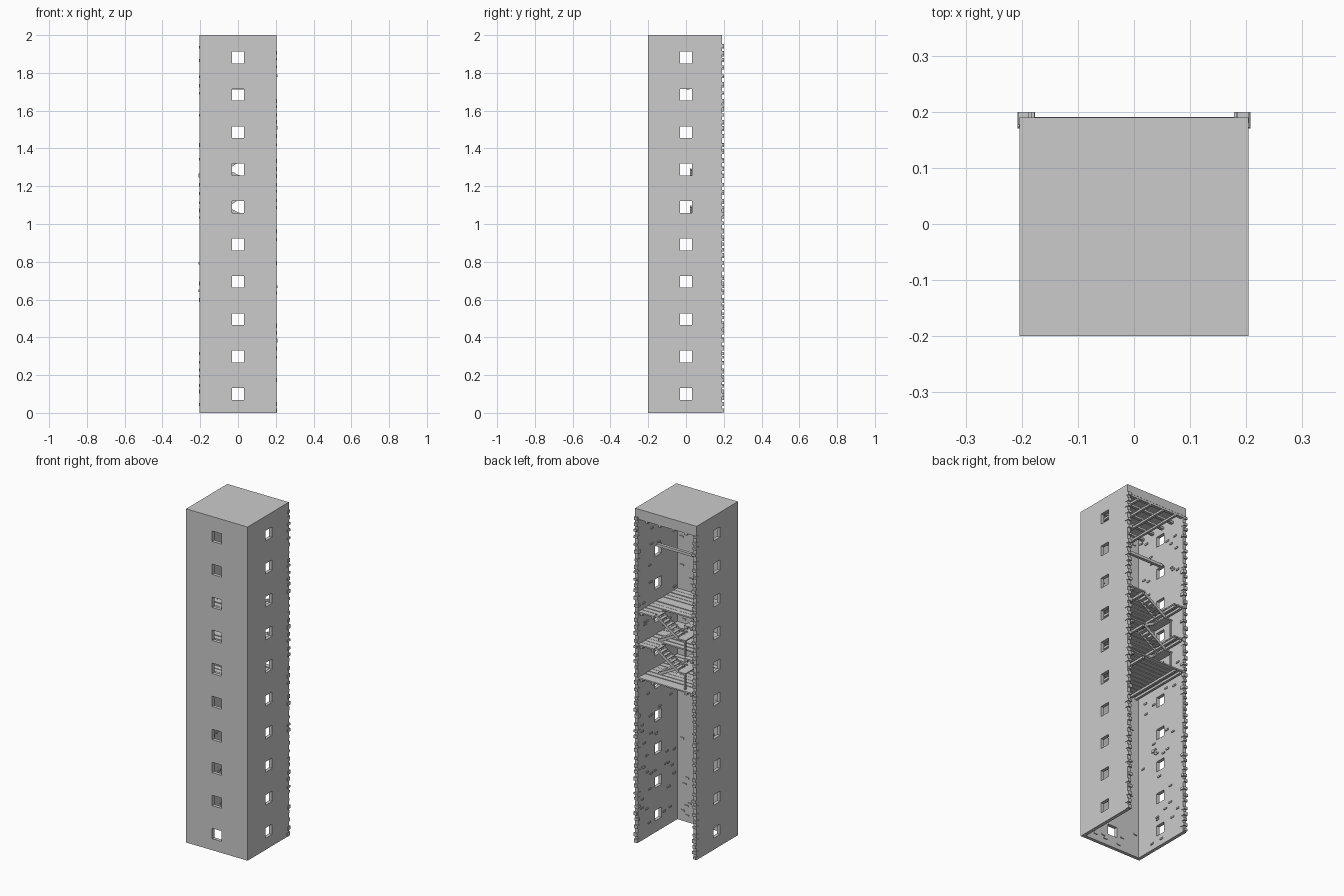
import bpy
import bmesh
import math
import random
from mathutils import Matrix, Vector

random.seed(4)
cube = bpy.data.objects.get("Cube")
if cube:
    bpy.data.objects.remove(cube, do_unlink=True)

stone = bpy.data.materials.new("plain_grey")
stone.use_nodes = True
GREY = (0.6, 0.6, 0.6, 1)
stone.diffuse_color = GREY
stone.node_tree.nodes["Principled BSDF"].inputs["Base Color"].default_value = GREY

HALF = 0.204      # half width
FRONT, BACK = -0.2, 0.19
THICK = 0.02
STOREY = 0.198
WINDOW = 0.062


def box(bm, center, size, tilt=0.0):
    """Add a box; tilt turns it about the y axis."""
    m = Matrix.Translation(center) @ Matrix.Rotation(tilt, 4, "Y") @ Matrix.Diagonal((*size, 1))
    bmesh.ops.create_cube(bm, size=1, matrix=m)


def span(bm, low, high):
    """Add a box between two corners."""
    low, high = Vector(low), Vector(high)
    box(bm, (low + high) / 2, high - low)


def finish(bm, name):
    bmesh.ops.recalc_face_normals(bm, faces=bm.faces)
    mesh = bpy.data.meshes.new(name)
    bm.to_mesh(mesh)
    bm.free()
    mesh.materials.append(stone)
    ob = bpy.data.objects.new(name, mesh)
    bpy.context.collection.objects.link(ob)
    return ob


# Three-sided shell, open at the back
inner = HALF - THICK
outline = [(-HALF, BACK), (-HALF, FRONT), (HALF, FRONT), (HALF, BACK),
           (inner, BACK), (inner, FRONT + THICK), (-inner, FRONT + THICK), (-inner, BACK)]
bm = bmesh.new()
base = bm.faces.new([bm.verts.new((x, y, 0)) for x, y in outline])
top = bmesh.ops.extrude_face_region(bm, geom=[base])["geom"]
bmesh.ops.translate(bm, vec=(0, 0, 1.98), verts=[g for g in top if isinstance(g, bmesh.types.BMVert)])
walls = finish(bm, "tower_walls")

# Window openings, one column on each wall
levels = [0.1 + STOREY * i for i in range(10)]
cutters = {"side_window_cutter": ((0, 0), (1, WINDOW)),
           "front_window_cutter": ((0, FRONT), (WINDOW, 0.2))}
for name, ((x, y), (w, d)) in cutters.items():
    bm = bmesh.new()
    for z in levels:
        box(bm, (x, y, z), (w, d, WINDOW))
    cutter = finish(bm, name)
    cutter.hide_render = True
    cutter.hide_viewport = True
    cutter.display_type = "WIRE"
    mod = walls.modifiers.new(name, "BOOLEAN")
    mod.operation = "DIFFERENCE"
    mod.solver = "EXACT"
    mod.object = cutter

# Roof slab
bm = bmesh.new()
span(bm, (-HALF, FRONT, 1.98), (HALF, BACK, 2))
finish(bm, "roof")

# Rough stones along the broken wall ends
for side, name in ((-1, "right_edge_stones"), (1, "left_edge_stones")):
    bm = bmesh.new()
    z = 0.012
    while z < 1.95:
        h = random.uniform(0.012, 0.022)
        w = random.uniform(0.018, 0.027)
        out = random.uniform(-0.002, 0.004)
        depth = random.uniform(0.02, 0.03)
        box(bm, (side * (HALF + out - w / 2), 0.2 - depth / 2, z), (w, depth, h))
        z += random.uniform(0.03, 0.05)
    finish(bm, name)

# Small raised bricks scattered on the inner faces
bm = bmesh.new()
for wall in ("left", "right", "front"):
    for i in range(60):
        z = random.uniform(0.03, 1.93)
        along = random.uniform(-0.16, 0.16)
        near_window = min(abs(z - lv) for lv in levels) < 0.045
        if abs(along) < 0.05 and near_window:
            continue
        if wall == "front":
            box(bm, (along, FRONT + THICK, z), (0.022, 0.01, 0.009))
        else:
            s = 1 if wall == "left" else -1
            box(bm, (s * inner, along, z), (0.01, 0.022, 0.009))
finish(bm, "inner_bricks")

# Plank floors on cross joists; upper two have a stairwell
PLANKS = 11
pitch = (0.195 - FRONT - THICK) / PLANKS
WELL_LOW, WELL_HIGH, WELL_FRONT = -0.12, 0.08, 0.09
for k in range(3):
    z = STOREY * (5 + k)
    bm = bmesh.new()
    for i in range(PLANKS):
        y0 = FRONT + THICK + pitch * i
        y1 = y0 + pitch - 0.004
        pieces = [(-inner, inner)]
        if k and y1 > WELL_FRONT:
            pieces = [(-inner, WELL_LOW), (WELL_HIGH, inner)]
        for a, b in pieces:
            lift = random.uniform(-0.002, 0.002)
            span(bm, (a, y0, z - 0.008 + lift), (b, y1, z + lift))
    for x in (-0.165, -0.13, 0.09, 0.165):
        span(bm, (x - 0.007, FRONT + THICK, z - 0.022), (x + 0.007, 0.188, z - 0.009))
    finish(bm, "plank_floor_%d" % (k + 1))


def flight(name, start, end, y, width=0.06):
    """Straight stair from (x, z) start up to end."""
    bm = bmesh.new()
    (xa, za), (xb, zb) = start, end
    length = math.hypot(xb - xa, zb - za)
    tilt = -math.atan2(zb - za, xb - xa)
    mid = ((xa + xb) / 2, (za + zb) / 2)
    for s in (-1, 1):
        box(bm, (mid[0], y + s * width / 2, mid[1]), (length, 0.006, 0.016), tilt)
    steps = 7
    for i in range(steps):
        t = (i + 0.5) / steps
        box(bm, (xa + (xb - xa) * t, y, za + (zb - za) * t + 0.004), (0.02, width, 0.005))
    finish(bm, name)


# Switchback stairs between the floors
for k in range(2):
    z = STOREY * (5 + k)
    half_way = z + 0.1
    flight("lower_flight_%d" % (k + 1), (0.12, z), (-0.07, half_way), 0.055)
    flight("upper_flight_%d" % (k + 1), (-0.07, half_way), (0.08, z + STOREY), 0.145)
    bm = bmesh.new()
    span(bm, (-0.12, 0.022, half_way - 0.008), (-0.065, 0.178, half_way))
    for y in (0.03, 0.17):
        span(bm, (-0.118, y - 0.005, z), (-0.108, y + 0.005, half_way - 0.008))
    finish(bm, "stair_landing_%d" % (k + 1))

# Lone surviving beam
bm = bmesh.new()
span(bm, (-inner, 0.0, 1.711), (inner, 0.018, 1.727))
finish(bm, "lone_beam")

# Lattice of beams under the roof
bm = bmesh.new()
for i in range(5):
    y = -0.14 + 0.08 * i
    span(bm, (-inner, y - 0.009, 1.938), (inner, y + 0.009, 1.95))
for x in (-0.13, -0.045, 0.045, 0.13):
    span(bm, (x - 0.007, FRONT + THICK, 1.926), (x + 0.007, 0.188, 1.938))
span(bm, (-inner, 0.176, 1.95), (inner, BACK, 1.98))
finish(bm, "roof_beams")
